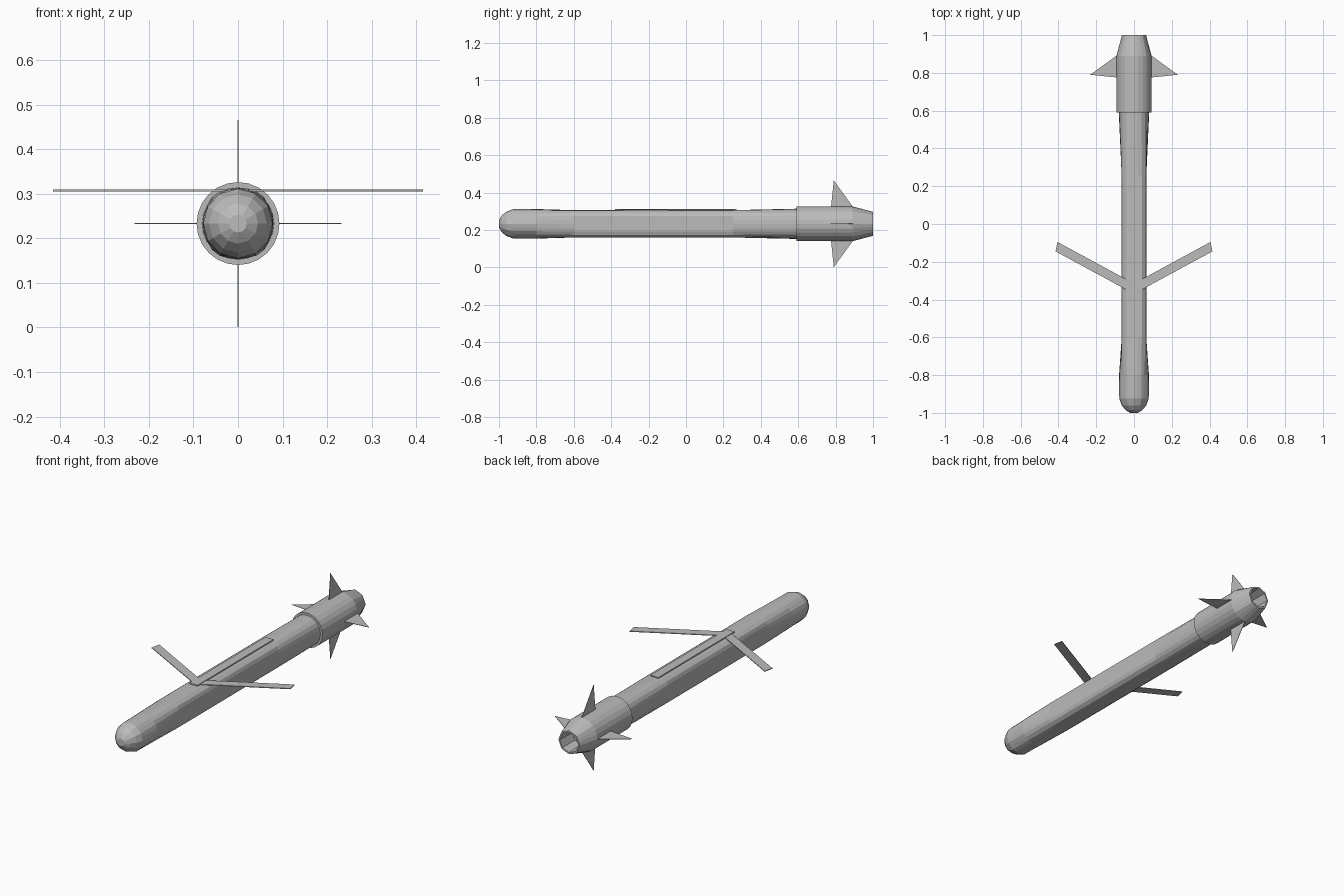
import bpy, bmesh, math

cube = bpy.data.objects.get("Cube")
if cube:
    bpy.data.objects.remove(cube, do_unlink=True)

AXIS_Z = 0.233
SEGMENTS = 24

grey = bpy.data.materials.new("airframe_grey")
grey.use_nodes = True
GREY = (0.5, 0.5, 0.5, 1)
grey.diffuse_color = GREY
grey.node_tree.nodes["Principled BSDF"].inputs["Base Color"].default_value = GREY


def finish(name, bm):
    bmesh.ops.recalc_face_normals(bm, faces=bm.faces)
    mesh = bpy.data.meshes.new(name)
    bm.to_mesh(mesh)
    bm.free()
    mesh.materials.append(grey)
    obj = bpy.data.objects.new(name, mesh)
    bpy.context.collection.objects.link(obj)
    return obj


def ring(y, radius, sides=SEGMENTS, half_w=1, half_h=1):
    """Polygon section along the long axis, clipped to flat flanks."""
    points = []
    step = math.tau / sides
    for i in range(SEGMENTS):
        a = math.tau * i / SEGMENTS
        r = radius * math.cos(step / 2) / math.cos((a + 1e-6) % step - step / 2)
        x = max(-half_w, min(half_w, r * math.cos(a)))
        z = max(-half_h, min(half_h, r * math.sin(a)))
        points.append((x, y, AXIS_Z + z))
    return points


def loft(name, rings):
    bm = bmesh.new()
    loops = [[bm.verts.new(p) for p in r] for r in rings]
    for a, b in zip(loops, loops[1:]):
        for i in range(SEGMENTS):
            j = (i + 1) % SEGMENTS
            bm.faces.new((a[i], a[j], b[j], b[i]))
    bm.faces.new(loops[0])
    bm.faces.new(loops[-1])
    return finish(name, bm)


def plate(name, outline, place, thickness):
    """Flat plate; place maps outline (u, v) and offset t to a position."""
    bm = bmesh.new()
    low, high = ([bm.verts.new(place(u, v, t)) for u, v in outline]
                 for t in (-thickness / 2, thickness / 2))
    bm.faces.new(low)
    bm.faces.new(high)
    for i in range(len(outline)):
        j = (i + 1) % len(outline)
        bm.faces.new((low[i], low[j], high[j], high[i]))
    return finish(name, bm)


# Body: faceted round nose, flat-sided middle, round again at the rear
loft("body", [
    ring(-1.0, 0.02, 12),
    ring(-0.985, 0.045, 12),
    ring(-0.96, 0.065, 12),
    ring(-0.925, 0.078, 12),
    ring(-0.8, 0.079, SEGMENTS),
    ring(-0.6, 0.083, SEGMENTS, 0.065, 0.073),
    ring(0.25, 0.083, SEGMENTS, 0.065, 0.073),
    ring(0.6, 0.081),
])

# Tail: wide collar, boat-tail taper and a hollow nozzle
loft("tail_section", [
    ring(0.59, 0.07),
    ring(0.59, 0.093),
    ring(0.89, 0.093),
    ring(1.0, 0.064, 8),
    ring(1.0, 0.055, 8),
    ring(0.9, 0.05, 8),
])

# Wings: thin swept blades on top of the body
wing = [(0.0, -0.37), (0.415, -0.145), (0.405, -0.095), (0.0, -0.315)]
for side, label in ((1, "left"), (-1, "right")):
    plate(label + "_wing", wing, lambda u, v, t: (side * u, v, 0.307 + t), 0.004)

# Wing stowage cover along the top
cover = [(-0.024, -0.38), (0.024, -0.38), (0.024, 0.27), (-0.024, 0.27)]
plate("wing_bay_cover", cover, lambda u, v, t: (u, v, 0.308 + t), 0.008)

# Four tail fins in a cross
fin = [(0.085, 0.775), (0.232, 0.79), (0.085, 0.897)]
for k, label in enumerate(("left", "top", "right", "bottom")):
    c, s = round(math.cos(k * math.pi / 2)), round(math.sin(k * math.pi / 2))
    plate(label + "_tail_fin", fin,
          lambda u, v, t: (c * u - s * t, v, AXIS_Z + s * u + c * t), 0.002)
